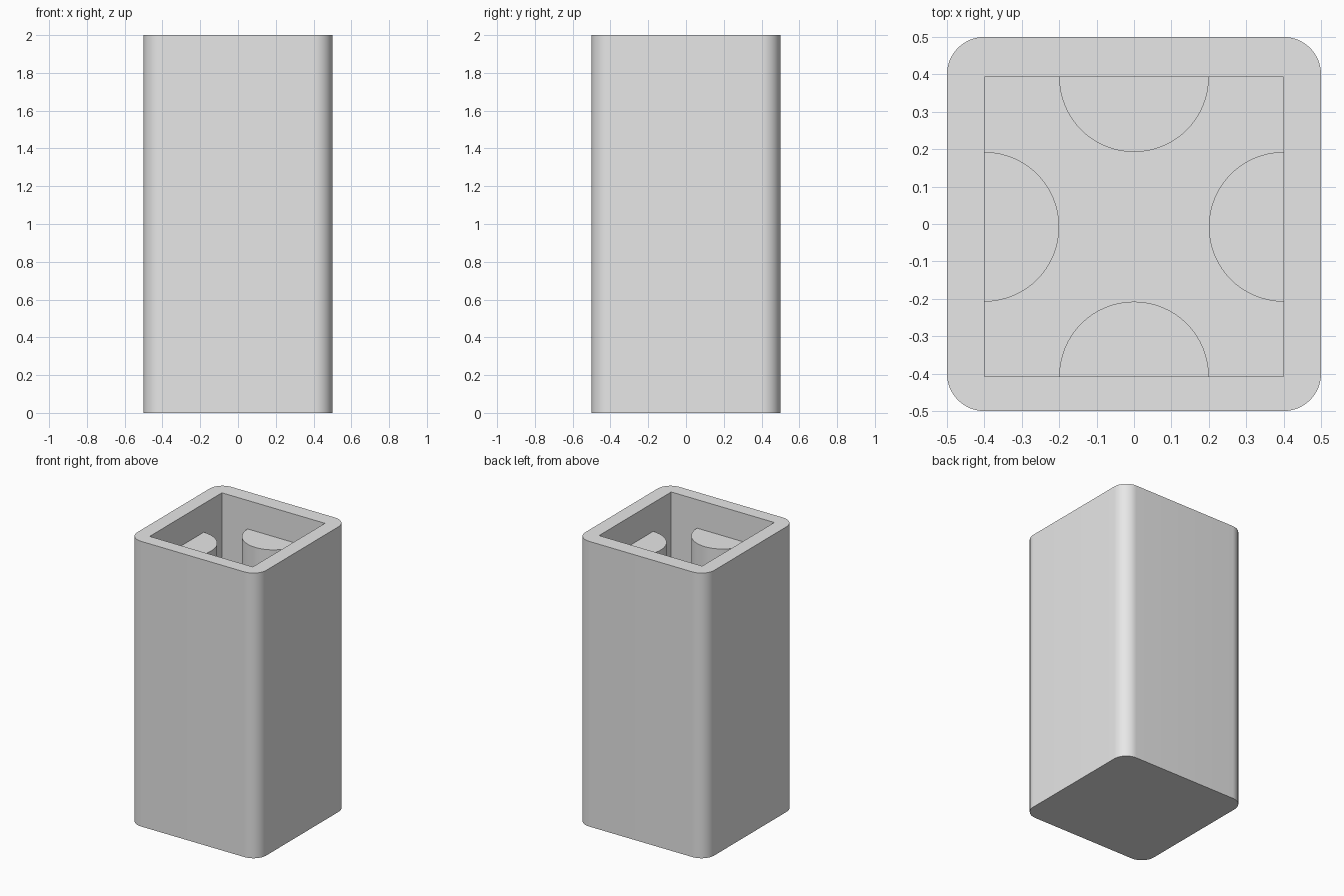
import bpy
import bmesh
from math import cos, sin, pi, radians
from mathutils import Matrix, Vector

cube = bpy.data.objects.get("Cube")
if cube:
    bpy.data.objects.remove(cube, do_unlink=True)

HEIGHT, WALL, RIB_TOP = 2.0, 0.1, 1.8
INNER = 0.4                              # half width of the cavity
CENTRE = Vector((0, -0.0075, 0))         # cavity sits slightly forward

grey = bpy.data.materials.new("light_grey")
grey.use_nodes = True
grey.diffuse_color = (0.8, 0.8, 0.8, 1)
grey.node_tree.nodes["Principled BSDF"].inputs["Base Color"].default_value = (0.8, 0.8, 0.8, 1)


def prism(name, outline, bottom, top):
    """Extrude a flat outline between two heights."""
    bm = bmesh.new()
    base = bm.faces.new([bm.verts.new((x, y, bottom)) for x, y in outline])
    grown = bmesh.ops.extrude_face_region(bm, geom=[base])["geom"]
    moved = [v for v in grown if isinstance(v, bmesh.types.BMVert)]
    bmesh.ops.translate(bm, verts=moved, vec=(0, 0, top - bottom))
    bmesh.ops.recalc_face_normals(bm, faces=bm.faces)
    mesh = bpy.data.meshes.new(name)
    bm.to_mesh(mesh)
    bm.free()
    mesh.materials.append(grey)
    obj = bpy.data.objects.new(name, mesh)
    bpy.context.collection.objects.link(obj)
    return obj


def smooth(obj):
    bpy.ops.object.select_all(action="DESELECT")
    obj.select_set(True)
    bpy.context.view_layer.objects.active = obj
    bpy.ops.object.shade_smooth_by_angle(angle=radians(30))


def rounded_square(half, radius, steps=16):
    points = []
    for corner, (sx, sy) in enumerate([(1, 1), (-1, 1), (-1, -1), (1, -1)]):
        for i in range(steps + 1):
            a = (corner + i / steps) * pi / 2
            points.append((sx * (half - radius) + radius * cos(a),
                           sy * (half - radius) + radius * sin(a)))
    return points


# Outer shell with a square cavity and a closed floor
shell = prism("shell", rounded_square(0.5, 0.1), 0, HEIGHT)
square = [(-INNER, -INNER), (INNER, -INNER), (INNER, INNER), (-INNER, INNER)]
cutter = prism("cavity_cutter", square, WALL, HEIGHT + 0.1)
cutter.data.transform(Matrix.Translation(CENTRE))
cut = shell.modifiers.new("cavity", "BOOLEAN")
cut.operation, cut.solver, cut.object = "DIFFERENCE", "EXACT", cutter
bpy.context.view_layer.objects.active = shell
bpy.ops.object.modifier_apply(modifier=cut.name)
bpy.data.objects.remove(cutter, do_unlink=True)
smooth(shell)

# Half-round ribs, one on the middle of each inner wall
half_round = [(INNER - 0.2 * sin(pi * i / 32), -0.2 * cos(pi * i / 32)) for i in range(33)]
for turn, side in enumerate(["left", "back", "right", "front"]):
    rib = prism(side + "_rib", half_round, WALL, RIB_TOP)
    rib.data.transform(Matrix.Translation(CENTRE) @ Matrix.Rotation(turn * pi / 2, 4, "Z"))
    smooth(rib)
